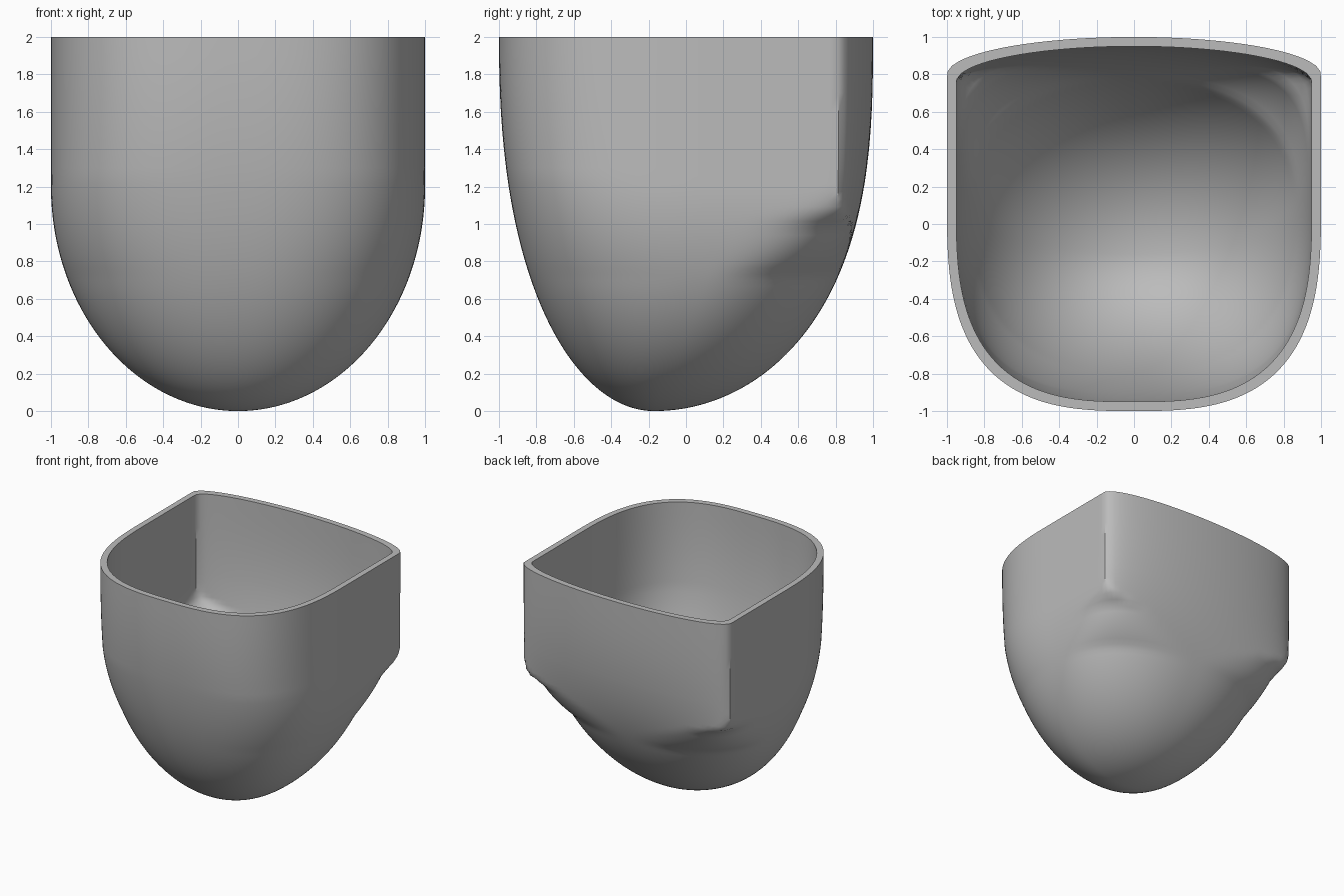
import bpy, bmesh, math

cube = bpy.data.objects.get("Cube")
if cube:
    bpy.data.objects.remove(cube, do_unlink=True)

SIDES = 192
LEVELS = 60
BOTTOM_Y = -0.17


def ramp(z, stops):
    """Straight-line interpolation through (height, value) stops."""
    for (z0, v0), (z1, v1) in zip(stops, stops[1:]):
        if z <= z1:
            return v0 + (v1 - v0) * (z - z0) / (z1 - z0)
    return stops[-1][1]


def section(z):
    """Horizontal outline at height z: rounded front, squarer back."""
    width = math.sqrt(1 - max(0, 1 - z / 1.2) ** 2)
    front = BOTTOM_Y - 0.83 * math.sqrt(1 - (1 - z / 2) ** 2.3)
    back = BOTTOM_Y + 1.17 * math.sqrt(1 - (1 - z / 2) ** 2.75)
    mid = ramp(z, [(0, BOTTOM_Y), (0.72, 0.1), (2, 0.1)])
    front_power = ramp(z, [(0, 2), (1.25, 2.9), (2, 2.9)])
    back_power = ramp(z, [(0, 2), (0.72, 2.3), (1, 4.5), (1.15, 14), (1.22, 40), (2, 40)])
    bow = back - 0.8

    def inside(x, y):
        reach, power = (back - mid, back_power) if y > mid else (mid - front, front_power)
        if abs(x / width) ** power + abs((y - mid) / reach) ** power > 1:
            return False
        # gently bowed back wall
        return y < 0.8 or bow < 0.03 or x * x + ((y - 0.8) / bow) ** 2 <= 1

    points = []
    for i in range(SIDES):
        angle = math.tau * i / SIDES
        c, s = math.cos(angle), math.sin(angle)
        low, high = 0, 2
        for _ in range(24):
            r = (low + high) / 2
            if inside(r * c, mid + r * s):
                low = r
            else:
                high = r
        points.append((low * c, mid + low * s, z))
    return points


def bridge(bm, lower, upper, flip=False):
    for i in range(SIDES):
        j = (i + 1) % SIDES
        quad = [lower[i], lower[j], upper[j], upper[i]]
        bm.faces.new(quad[::-1] if flip else quad)


def shell(bm, sections, place, flip):
    """Skin the stacked outlines, close the bottom, return the top loop."""
    rings = [[bm.verts.new(place(*p)) for p in pts] for pts in sections]
    pole = bm.verts.new(place(0, BOTTOM_Y, 0))
    for lower, upper in zip(rings, rings[1:]):
        bridge(bm, lower, upper, flip)
    for i in range(SIDES):
        tri = [pole, rings[0][(i + 1) % SIDES], rings[0][i]]
        bm.faces.new(tri[::-1] if flip else tri)
    return rings[-1]


# Outer skin, inner skin and flat rim of the open shell
heights = [1.3 * (i / LEVELS) ** 2 for i in range(1, LEVELS + 1)]
heights += [1.3 + 0.1 * i for i in range(1, 8)]
sections = [section(min(z, 2)) for z in heights]

bm = bmesh.new()
outer = shell(bm, sections, lambda x, y, z: (x, y, z), False)
inner = shell(bm, sections, lambda x, y, z: (0.95 * x, 0.95 * y, 2 - 0.975 * (2 - z)), True)
bridge(bm, outer, inner)
bmesh.ops.recalc_face_normals(bm, faces=bm.faces)

mesh = bpy.data.meshes.new("open_shell")
bm.to_mesh(mesh)
bm.free()
open_shell = bpy.data.objects.new("open_shell", mesh)
bpy.context.collection.objects.link(open_shell)

# Plain grey material
grey = bpy.data.materials.new("plain_grey")
grey.use_nodes = True
colour = (0.5, 0.5, 0.5, 1)
grey.diffuse_color = colour
grey.node_tree.nodes["Principled BSDF"].inputs["Base Color"].default_value = colour
mesh.materials.append(grey)

bpy.ops.object.select_all(action="DESELECT")
open_shell.select_set(True)
bpy.context.view_layer.objects.active = open_shell
bpy.ops.object.shade_smooth_by_angle(angle=math.radians(35))
